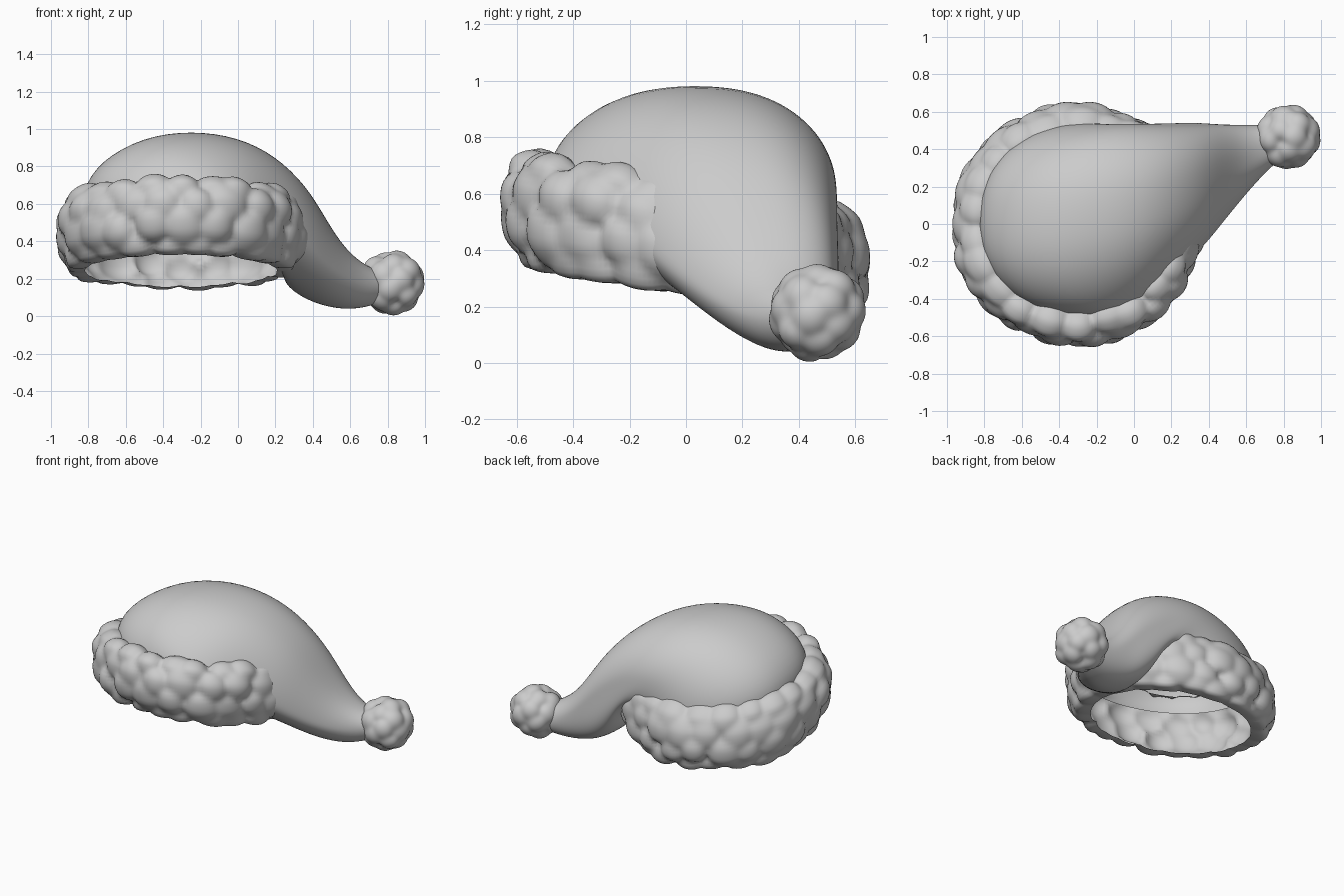
import bpy, bmesh, random
from math import sin, cos, pi, sqrt, copysign
from mathutils import Vector

if "Cube" in bpy.data.objects:
    bpy.data.objects.remove(bpy.data.objects["Cube"])

random.seed(4)


def make_object(name, verts, faces, subsurf=0):
    me = bpy.data.meshes.new(name)
    me.from_pydata(verts, [], faces)
    bm = bmesh.new()
    bm.from_mesh(me)
    bmesh.ops.recalc_face_normals(bm, faces=bm.faces)
    bm.to_mesh(me)
    bm.free()
    for p in me.polygons:
        p.use_smooth = True
    ob = bpy.data.objects.new(name, me)
    bpy.context.collection.objects.link(ob)
    if subsurf:
        m = ob.modifiers.new("smooth", "SUBSURF")
        m.levels = m.render_levels = subsurf
    return ob


def ring_faces(rows, n):
    return [(i * n + j, i * n + (j + 1) % n, (i + 1) * n + (j + 1) % n, (i + 1) * n + j)
            for i in range(rows - 1) for j in range(n)]


def lump(p, lobes):
    # rounded bump height at p: strongest of all lobes (centre, radius, height)
    best = 0.0
    for c, r, h in lobes:
        d = (p - c).length_squared / (r * r)
        if d < 1:
            best = max(best, h * sqrt(1 - d))
    return best


# Cloth: sections bending from the brim over the crown and down the tail
# outer x, outer z, inner x, inner z, centre y, half width, backward shift of the underside
sections = [
    (-0.82, 0.54, 0.27, 0.44, 0.02, 0.51, 0),
    (-0.84, 0.67, 0.28, 0.41, 0.02, 0.52, 0),
    (-0.74, 0.83, 0.28, 0.36, 0.02, 0.52, 0.02),
    (-0.51, 0.96, 0.27, 0.30, 0.02, 0.515, 0.07),
    (-0.25, 0.995, 0.25, 0.25, 0.035, 0.50, 0.13),
    (0.00, 0.96, 0.24, 0.20, 0.075, 0.455, 0.16),
    (0.20, 0.86, 0.28, 0.14, 0.14, 0.39, 0.16),
    (0.365, 0.70, 0.37, 0.085, 0.20, 0.33, 0.14),
    (0.47, 0.52, 0.47, 0.05, 0.265, 0.265, 0.08),
    (0.57, 0.36, 0.58, 0.035, 0.33, 0.20, 0.03),
    (0.69, 0.26, 0.68, 0.045, 0.395, 0.135, 0),
    (0.82, 0.22, 0.78, 0.08, 0.45, 0.085, 0),
]
N = 32
verts = []
for k, (ax, az, bx, bz, cy, w, shift) in enumerate(sections):
    tilt = 0.17 * max(0, 1 - k / 4)
    for j in range(N):
        a = 2 * pi * j / N
        u, s = cos(a), sin(a)
        low = max(0, -u)
        y = w * copysign(abs(s) ** 0.87, s)
        if y < 0 and shift:
            y *= 1 - 0.22 * low
        verts.append(((ax + bx) / 2 + u * (ax - bx) / 2, cy + y + shift * low ** 1.5,
                      (az + bz) / 2 + u * (az - bz) / 2 - tilt * y))
make_object("hat_cloth", verts, ring_faces(len(sections), N), 2)

# Fur brim: open bulging band, tilted down to the back, covered in lobes
profile = [(0.50, -0.195), (0.57, -0.172), (0.612, -0.10), (0.625, -0.02),
           (0.615, 0.06), (0.58, 0.13), (0.52, 0.165), (0.44, 0.165)]


def band_point(a, t):
    f = t * (len(profile) - 1)
    i = min(int(f), len(profile) - 2)
    p = Vector(profile[i]).lerp(Vector(profile[i + 1]), f - i)
    q = Vector((p.x * cos(a), p.x * sin(a) * 0.96, p.y))
    out = Vector((cos(a) * (p.x - 0.42), sin(a) * (p.x - 0.42), p.y * 0.8)).normalized()
    return q, out


lobes = []
for row, t in enumerate((0.08, 0.33, 0.56, 0.77)):
    count = 22
    for j in range(count):
        a = 2 * pi * (j + 0.5 * (row % 2) + random.uniform(-0.2, 0.2)) / count
        c, _ = band_point(a, t + random.uniform(-0.04, 0.04))
        lobes.append((c, random.uniform(0.09, 0.12), random.uniform(0.05, 0.075)))

ROWS, COLS = 32, 220
verts = []
for i in range(ROWS):
    for j in range(COLS):
        p, out = band_point(2 * pi * j / COLS, i / (ROWS - 1))
        p = p + out * lump(p, lobes) * min(1, 0.35 + i / 6)
        verts.append((p.x - 0.305, p.y, p.z + 0.455 - 0.17 * p.y))
brim = make_object("fur_brim", verts, ring_faces(ROWS, COLS))
m = brim.modifiers.new("soften", "SMOOTH")
m.factor, m.iterations = 0.5, 3

# Pompom: sphere covered with evenly spread lobes
bm = bmesh.new()
bmesh.ops.create_icosphere(bm, subdivisions=5, radius=0.14)
lobes = []
for i in range(24):
    z = 1 - 2 * (i + 0.5) / 24
    r, a = sqrt(1 - z * z), i * 2.39996
    lobes.append((Vector((r * cos(a), r * sin(a), z)) * 0.14,
                  random.uniform(0.062, 0.07), random.uniform(0.034, 0.044)))
for v in bm.verts:
    v.co += v.co.normalized() * lump(v.co, lobes)
for _ in range(5):
    bmesh.ops.smooth_vert(bm, verts=bm.verts, factor=0.5, use_axis_x=True,
                          use_axis_y=True, use_axis_z=True)
me = bpy.data.meshes.new("pompom")
bm.to_mesh(me)
bm.free()
for p in me.polygons:
    p.use_smooth = True
pom = bpy.data.objects.new("pompom", me)
pom.location = (0.825, 0.465, 0.18)
bpy.context.collection.objects.link(pom)
